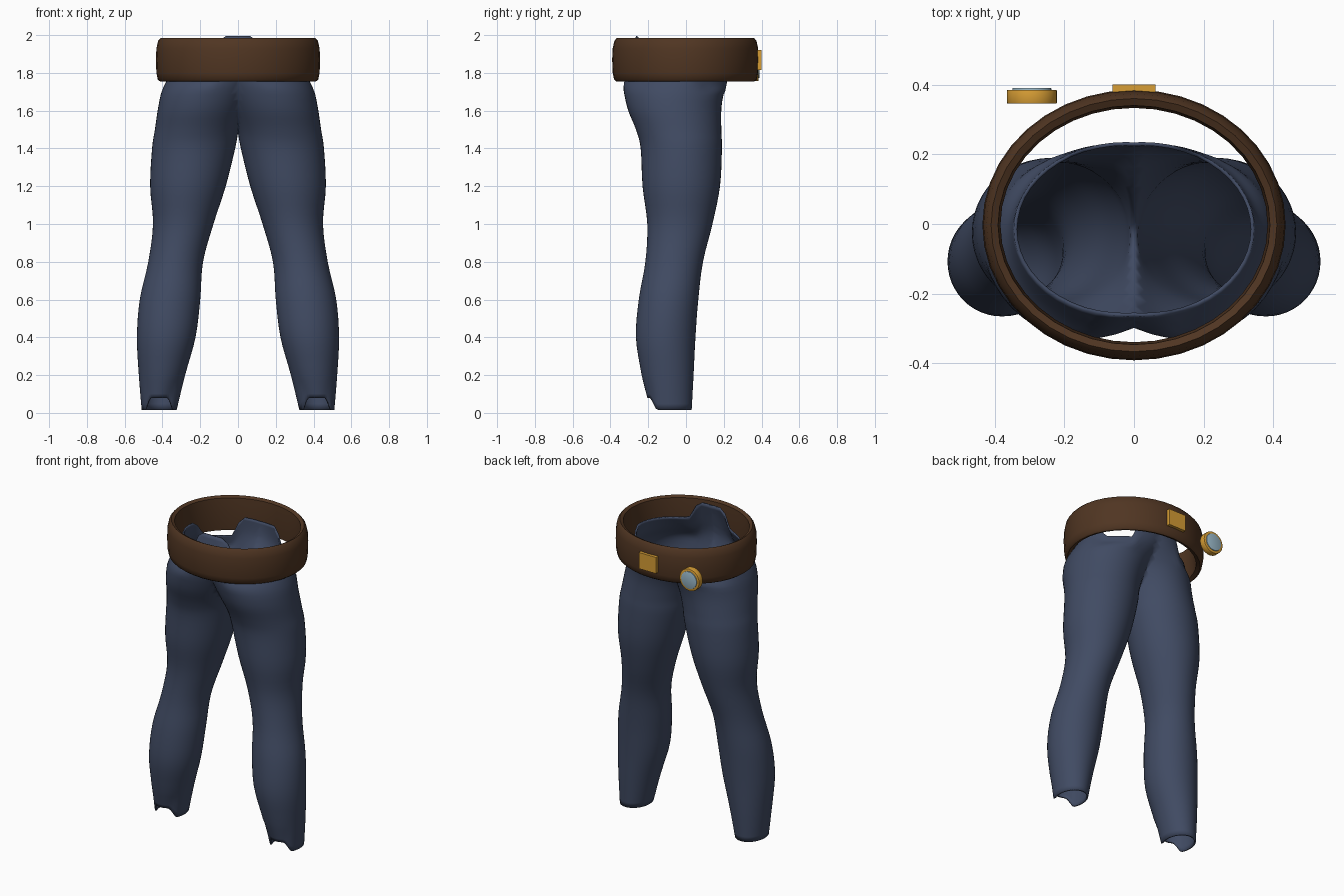
import bpy, bmesh, math
from mathutils import Matrix

if "Cube" in bpy.data.objects:
    bpy.data.objects.remove(bpy.data.objects["Cube"])


def material(name, rgb):
    m = bpy.data.materials.new(name)
    m.diffuse_color = (*rgb, 1)
    m.use_nodes = True
    m.node_tree.nodes["Principled BSDF"].inputs["Base Color"].default_value = m.diffuse_color
    return m


NAVY = material("navy cloth", (0.052, 0.070, 0.125))
BROWN = material("brown leather", (0.080, 0.036, 0.016))
GOLD = material("gold metal", (0.68, 0.34, 0.035))
GLASS = material("pale blue glass", (0.32, 0.48, 0.58))


def finish(bm, name, mat, angle=40):
    me = bpy.data.meshes.new(name)
    bm.to_mesh(me)
    bm.free()
    me.materials.append(mat)
    ob = bpy.data.objects.new(name, me)
    bpy.context.collection.objects.link(ob)
    bpy.ops.object.select_all(action='DESELECT')
    ob.select_set(True)
    bpy.context.view_layer.objects.active = ob
    bpy.ops.object.shade_smooth_by_angle(angle=math.radians(angle))
    return ob


def loft(bm, rings, closed=False):
    vs = [[bm.verts.new(p) for p in r] for r in rings]
    n = len(vs[0])
    for a in range(len(vs) if closed else len(vs) - 1):
        lo, hi = vs[a], vs[(a + 1) % len(vs)]
        for i in range(n):
            j = (i + 1) % n
            bm.faces.new((lo[i], lo[j], hi[j], hi[i]))


def smooth(a, b, t):
    t = max(0, min(1, (t - a) / (b - a)))
    return t * t * (3 - 2 * t)


def spline(rows, steps):
    out = []
    for k in range(len(rows) - 1):
        p = [rows[max(0, min(len(rows) - 1, k + d))] for d in (-1, 0, 1, 2)]
        for s in range(steps):
            t = s / steps
            out.append([0.5 * (2 * b + (c - a) * t + (2 * a - 5 * b + 4 * c - d) * t * t
                        + (3 * b - a - 3 * c + d) * t ** 3) for a, b, c, d in zip(*p)])
    return out + [list(rows[-1])]


# Trouser leg sections: z, inner x, outer x, front y, back y
LEG = [
    (0.015, 0.325, 0.51, -0.205, 0.03),
    (0.20, 0.28, 0.525, -0.235, 0.04),
    (0.40, 0.225, 0.535, -0.265, 0.05),
    (0.60, 0.20, 0.52, -0.25, 0.065),
    (0.80, 0.185, 0.475, -0.215, 0.09),
    (1.00, 0.13, 0.45, -0.205, 0.14),
    (1.20, 0.065, 0.465, -0.23, 0.18),
    (1.40, 0.015, 0.455, -0.24, 0.19),
    (1.50, -0.005, 0.44, -0.265, 0.187),
    (1.62, -0.05, 0.422, -0.312, 0.188),
    (1.75, -0.12, 0.395, -0.33, 0.21),
    (1.87, -0.22, 0.36, -0.30, 0.228),
    (2.00, -0.30, 0.345, -0.265, 0.235),
]


def waist_height(x, y):
    # front flap, side edges, dipped back corners and raised back panel
    if y < -0.1:
        return 1.88 + 0.115 * (1 - smooth(0.08, 0.16, abs(x)))
    back = 1.77 + 0.13 * (1 - smooth(0.12, 0.19, abs(x)))
    return 1.88 + (back - 1.88) * smooth(0.02, 0.12, y)


rings = []
for z, xi, xo, yf, yb in spline(LEG, 4):
    ring = []
    for i in range(48):
        a = 2 * math.pi * i / 48
        x = (xi + xo) / 2 + (xo - xi) / 2 * math.cos(a)
        y = (yf + yb) / 2 + (yb - yf) / 2 * math.sin(a)
        zz = z
        if z > 1.68:
            zz = 1.68 + (z - 1.68) / 0.32 * (waist_height(x, y) - 1.68)
        elif z < 0.2:     # raised hem over the front of the ankle
            zz += 0.065 * (1 - smooth(-0.195, -0.15, y)) * (0.2 - z) / 0.185
        ring.append((x, y, zz))
    rings.append(ring)
bm = bmesh.new()
loft(bm, rings)
bmesh.ops.bisect_plane(bm, geom=bm.verts[:] + bm.edges[:] + bm.faces[:],
                       plane_co=(0, 0, 0), plane_no=(1, 0, 0), clear_inner=True)
trousers = finish(bm, "trousers", NAVY, 60)
mirror = trousers.modifiers.new("mirror", 'MIRROR')
mirror.merge_threshold = 0.002
shell = trousers.modifiers.new("cloth thickness", 'SOLIDIFY')
shell.thickness = 0.01
shell.offset = -1

# Belt: closed rounded strap section swept round an ellipse
STRAP = [(-0.045, 1.765), (-0.022, 1.755), (-0.010, 1.765), (-0.003, 1.80), (0, 1.87),
         (-0.003, 1.93), (-0.012, 1.97), (-0.025, 1.985), (-0.045, 1.975), (-0.052, 1.87)]
bm = bmesh.new()
loft(bm, [[((0.435 + d) * math.cos(2 * math.pi * i / 40),
            -0.003 + (0.388 + d) * math.sin(2 * math.pi * i / 40), z)
           for i in range(40)] for d, z in STRAP], closed=True)
bmesh.ops.recalc_face_normals(bm, faces=bm.faces[:])
finish(bm, "belt", BROWN, 50)

# Belt clasp
bm = bmesh.new()
bmesh.ops.create_cube(bm, size=1, matrix=Matrix.Translation((0, 0.387, 1.867))
                      @ Matrix.Diagonal((0.124, 0.026, 0.106, 1)))
finish(bm, "belt_clasp", GOLD)


# Round dial beside the clasp: gold case and glass face
def disc(name, mat, radius, y0, y1, bevel):
    bm = bmesh.new()
    bmesh.ops.create_cone(bm, cap_ends=True, segments=28, radius1=radius, radius2=radius,
                          depth=y1 - y0, matrix=Matrix.Translation((-0.293, (y0 + y1) / 2, 1.828))
                          @ Matrix.Rotation(-math.pi / 2, 4, 'X'))
    rim = [e for e in bm.edges if len([f for f in e.link_faces if len(f.verts) > 4]) == 1]
    bmesh.ops.bevel(bm, geom=rim, offset=bevel, segments=2, affect='EDGES', profile=0.5)
    finish(bm, name, mat)


disc("dial_case", GOLD, 0.072, 0.345, 0.385, 0.004)
disc("dial_glass", GLASS, 0.056, 0.378, 0.39, 0.002)
